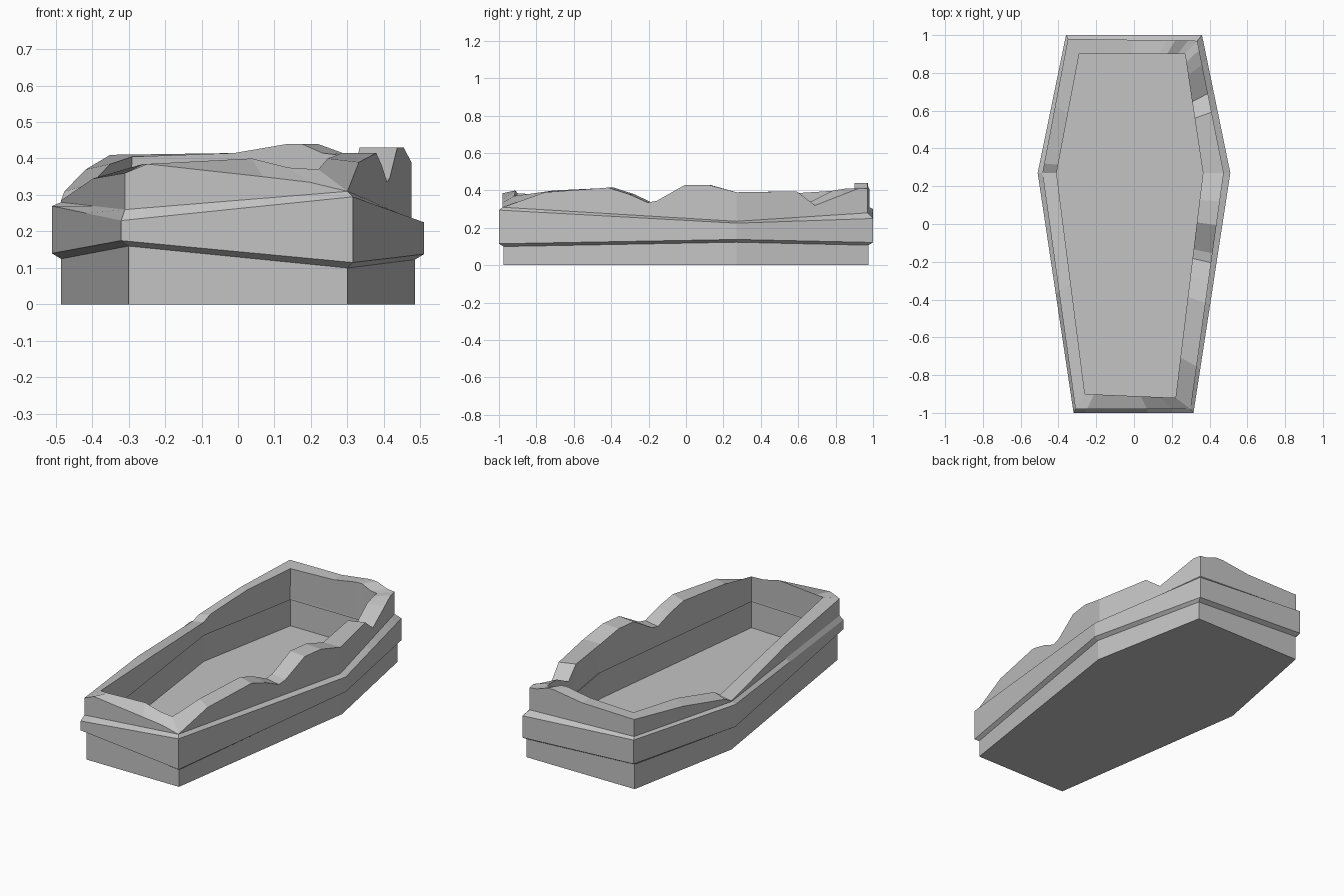
import bpy
import bmesh

old = bpy.data.objects.get("Cube")
if old:
    bpy.data.objects.remove(old, do_unlink=True)

stone = bpy.data.materials.new("grey stone")
stone.use_nodes = True
stone.diffuse_color = (0.55, 0.55, 0.55, 1)
stone.node_tree.nodes["Principled BSDF"].inputs["Base Color"].default_value = (0.55, 0.55, 0.55, 1)

# Six-sided outlines: foot right, foot left, left shoulder, head left, head right, right shoulder
BASE = [(-.3, -.975), (.3, -.975), (.485, .27), (.35, .975), (-.35, .975), (-.485, .27)]
BAND = [(-.32, -1), (.315, -1), (.51, .27), (.36, 1), (-.36, 1), (-.51, .27)]
WALL = [(-.31, -.98), (.3, -.98), (.475, .27), (.335, .97), (-.35, .98), (-.485, .27)]
INNER = [(-.26, -.9), (.22, -.92), (.365, .27), (.27, .9), (-.29, .9), (-.41, .27)]
LEDGE = [(x * 1.03, y * 1.01) for x, y in INNER]

# Crooked heights of the band at the same six corners
BAND_LOW = [.175, .115, .138, .122, .16, .14]
BAND_TOP = [.23, .295, .225, .25, .3, .27]
UNDER = [z - .015 for z in BAND_LOW]
SHOULDER = [.26, .31, .235, .28, .31, .28]

# Broken rim, one list per side: position along the side, outer height, inner height
RIM = [
    [(0, .36, .385), (.1, .385, .385), (.62, .35, .4), (.83, .335, .375)],
    [(0, .31, .37), (.18, .39, .4), (.45, .415, .415), (.54, .38, .38), (.62, .335, .335),
     (.66, .345, .345), (.78, .43, .43), (.88, .43, .43)],
    [(0, .39, .39), (.46, .395, .395), (.6, .32, .33), (.82, .38, .4), (.93, .41, .41)],
    [(0, .41, .41), (.07, .415, .415), (.17, .44, .44), (.24, .44, .44), (.5, .415, .415)],
    [(0, .41, .405), (.5, .37, .385), (.93, .31, .33)],
    [(0, .285, .3), (.5, .345, .345)],
]
STATIONS = [(side, *point) for side, points in enumerate(RIM) for point in points]


def ring(outline, heights):
    """Sample an outline at every rim station; heights is one value, six corners or 'outer'/'inner'."""
    result = []
    for side, t, outer, inner in STATIONS:
        nxt = (side + 1) % 6
        x, y = (a + (b - a) * t for a, b in zip(outline[side], outline[nxt]))
        if heights == "outer":
            z = outer
        elif heights == "inner":
            z = inner
        elif isinstance(heights, list):
            z = heights[side] + (heights[nxt] - heights[side]) * t
        else:
            z = heights
        result.append((x, y, z))
    return result


def loft(name, rings, capped):
    """Skin rings into a solid: cap both ends, or join last ring to first."""
    bm = bmesh.new()
    loops = [[bm.verts.new(p) for p in r] for r in rings]
    pairs = list(zip(loops, loops[1:]))
    if not capped:
        pairs.append((loops[-1], loops[0]))
    n = len(STATIONS)
    for low, high in pairs:
        for i in range(n):
            j = (i + 1) % n
            bm.faces.new((low[i], low[j], high[j], high[i]))
    if capped:
        bm.faces.new(loops[0])
        bm.faces.new(loops[-1])
    bmesh.ops.recalc_face_normals(bm, faces=bm.faces)
    mesh = bpy.data.meshes.new(name)
    bm.to_mesh(mesh)
    bm.free()
    mesh.materials.append(stone)
    bpy.context.collection.objects.link(bpy.data.objects.new(name, mesh))


# Base tub with the sunken floor
loft("base_tub", [ring(BASE, 0), ring(BASE, BAND_LOW), ring(INNER, .225), ring(INNER, .07)], True)

# Projecting band with bevelled edges
loft("crooked_band", [ring(BASE, UNDER), ring(BAND, BAND_LOW), ring(BAND, BAND_TOP),
                      ring(WALL, SHOULDER), ring(LEDGE, .23), ring(LEDGE, .21)], False)

# Upper wall with the broken rim
loft("broken_upper_wall", [ring(WALL, SHOULDER), ring(WALL, "outer"),
                           ring(INNER, "inner"), ring(LEDGE, .228)], False)
